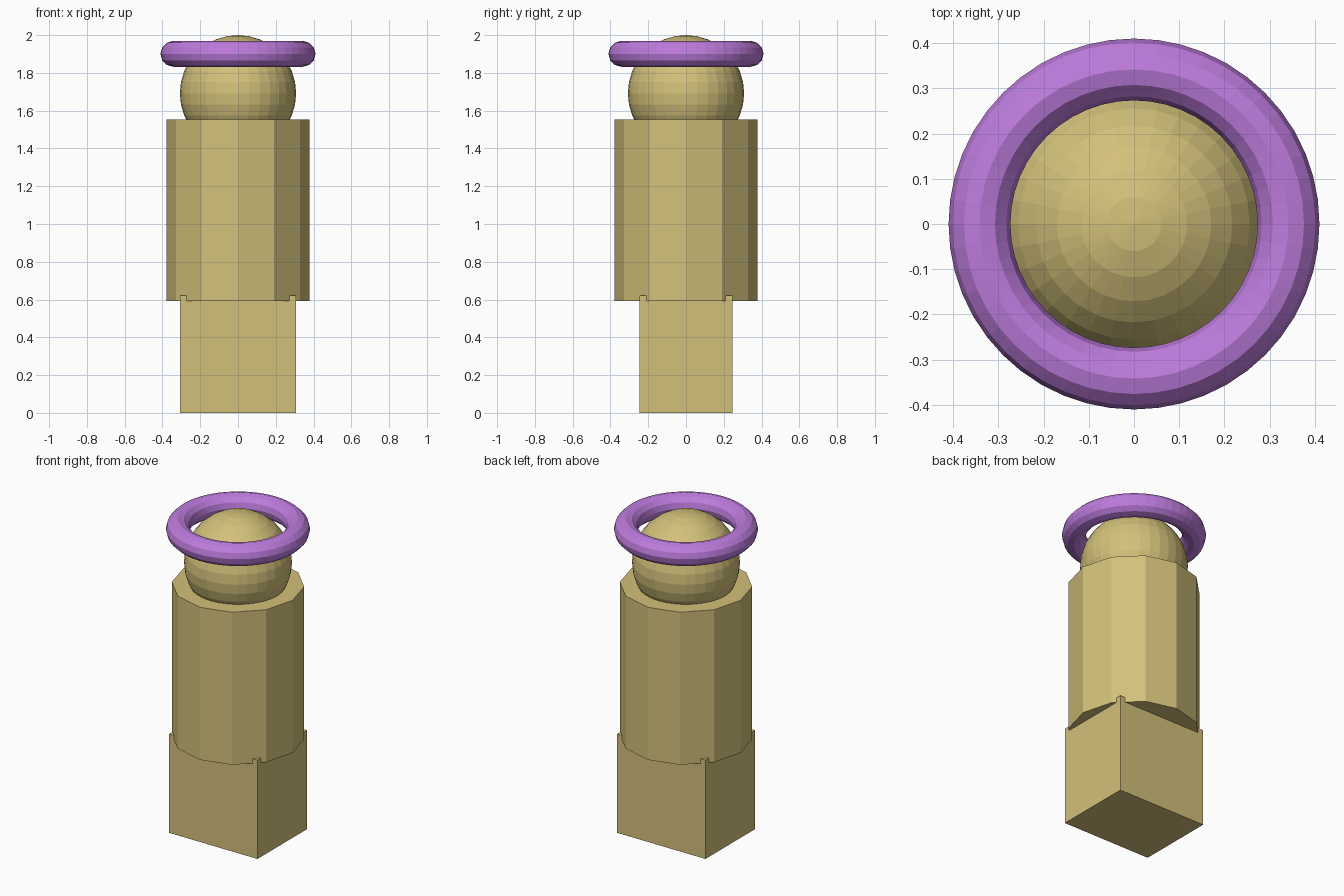
import bpy

if "Cube" in bpy.data.objects:
    bpy.data.objects.remove(bpy.data.objects["Cube"])


def make_material(name, rgb):
    mat = bpy.data.materials.new(name)
    mat.diffuse_color = (*rgb, 1.0)
    mat.use_nodes = True
    mat.node_tree.nodes["Principled BSDF"].inputs["Base Color"].default_value = mat.diffuse_color
    return mat


def finish(name, mat):
    """Name the newest object and give it one colour."""
    obj = bpy.context.object
    obj.name = name
    obj.data.materials.append(mat)
    return obj


tan = make_material("tan", (0.65, 0.53, 0.195))
purple = make_material("purple", (0.51, 0.20, 0.72))

# Rectangular base, its corners poking out of the body
bpy.ops.mesh.primitive_cube_add(size=1, location=(0, 0, 0.311))
base = finish("base", tan)
base.scale = (0.616, 0.492, 0.622)

# Twelve-sided body
bpy.ops.mesh.primitive_cylinder_add(vertices=12, radius=0.379, depth=0.96,
                                    location=(0, 0, 1.072))
finish("body", tan)

# Faceted round head
bpy.ops.mesh.primitive_uv_sphere_add(segments=32, ring_count=16, radius=0.308,
                                     location=(0, 0, 1.692))
finish("head", tan)

# Ring floating around the head
bpy.ops.mesh.primitive_torus_add(major_segments=48, minor_segments=12,
                                 major_radius=0.342, minor_radius=0.0685,
                                 location=(0, 0, 1.901))
finish("halo_ring", purple)
